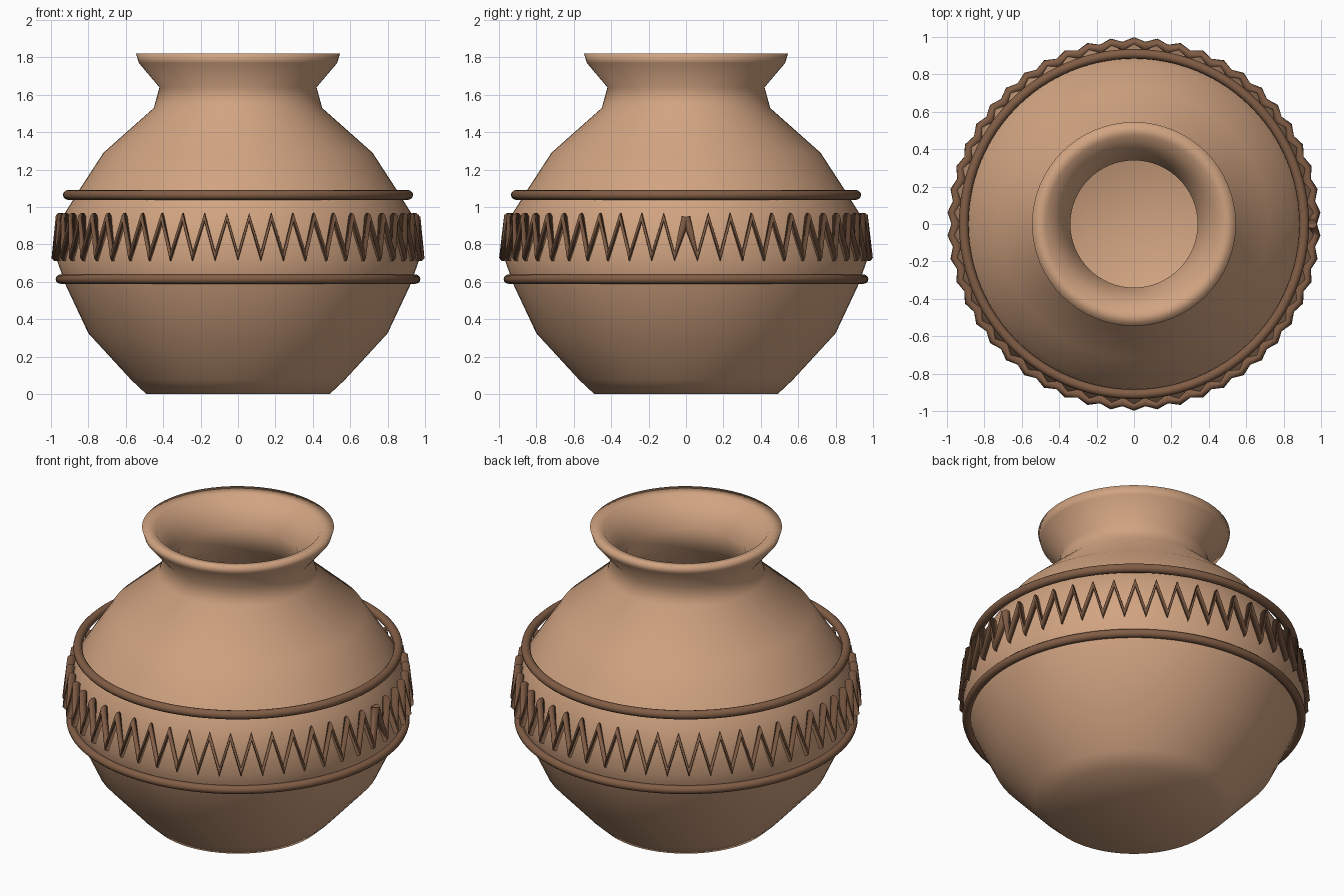
import bpy, bmesh
from math import cos, sin, pi

cube = bpy.data.objects.get("Cube")
if cube:
    bpy.data.objects.remove(cube)


def material(name, color):
    mat = bpy.data.materials.new(name)
    mat.use_nodes = True
    mat.diffuse_color = (*color, 1)
    mat.node_tree.nodes["Principled BSDF"].inputs["Base Color"].default_value = (*color, 1)
    return mat


clay = material("light_clay", (0.64, 0.37, 0.22))
dark_clay = material("dark_clay", (0.22, 0.11, 0.06))


def add_object(name, data, mat):
    obj = bpy.data.objects.new(name, data)
    bpy.context.collection.objects.link(obj)
    data.materials.append(mat)
    return obj


def lathe(name, profile, mat, segments=64):
    """Spin an (r, z) profile around the vertical axis."""
    bm = bmesh.new()
    verts = [bm.verts.new((r, 0, z)) for r, z in profile]
    edges = [bm.edges.new(pair) for pair in zip(verts, verts[1:])]
    bmesh.ops.spin(bm, geom=verts + edges, cent=(0, 0, 0), axis=(0, 0, 1),
                   angle=2 * pi, steps=segments, use_merge=True)
    bmesh.ops.remove_doubles(bm, verts=bm.verts, dist=0.0001)
    bmesh.ops.recalc_face_normals(bm, faces=bm.faces)
    for face in bm.faces:
        face.smooth = True
    mesh = bpy.data.meshes.new(name)
    bm.to_mesh(mesh)
    bm.free()
    return add_object(name, mesh, mat)


def band(name, radius, z, thickness):
    """Round clay coil that circles the pot."""
    bpy.ops.mesh.primitive_torus_add(location=(0, 0, z), major_radius=radius,
                                     minor_radius=thickness,
                                     major_segments=96, minor_segments=12)
    obj = bpy.context.object
    obj.name = name
    obj.data.materials.append(mat := dark_clay)
    bpy.ops.object.shade_smooth()


# Hollow pot: outer wall from the base to the lip, then the inner wall back down
outer = [(0, 0), (0.49, 0), (0.57, 0.075), (0.80, 0.325), (0.92, 0.58),
         (0.97, 0.72), (0.925, 0.97), (0.85, 1.09), (0.72, 1.29),
         (0.45, 1.53), (0.42, 1.64), (0.53, 1.77), (0.545, 1.82)]
inner = [(0.47, 1.81), (0.34, 1.65), (0.37, 1.50), (0.65, 1.25), (0.85, 0.95),
         (0.88, 0.72), (0.72, 0.35), (0.46, 0.09), (0, 0.08)]
lathe("pot_body", outer + inner, clay)

# Coils above and below the zigzag
band("upper_band", 0.91, 1.065, 0.026)
band("lower_band", 0.95, 0.615, 0.025)

# Zigzag strand, open where it starts and ends
teeth = 50
curve = bpy.data.curves.new("zigzag_band", "CURVE")
curve.dimensions = "3D"
curve.bevel_depth = 0.025
curve.bevel_resolution = 2
curve.use_fill_caps = True
spline = curve.splines.new("POLY")
spline.points.add(2 * teeth)
for i, point in enumerate(spline.points):
    angle = pi * i / teeth
    r, z = (0.975, 0.735) if i % 2 else (0.952, 0.945)
    point.co = (r * cos(angle), r * sin(angle), z, 1)
add_object("zigzag_band", curve, dark_clay)
